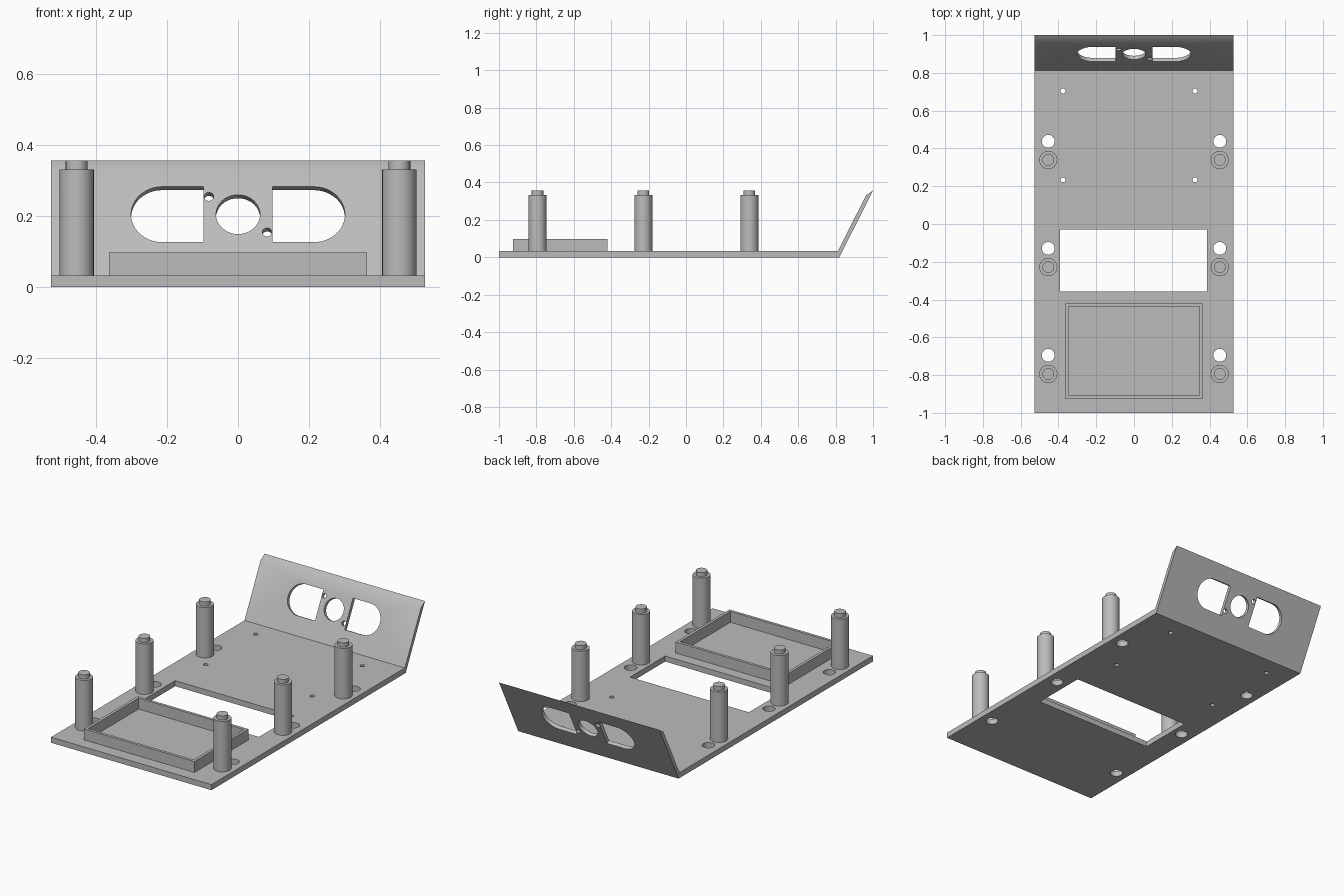
import bpy, bmesh, math
from mathutils import Matrix, Vector

cube = bpy.data.objects.get("Cube")
if cube:
    bpy.data.objects.remove(cube, do_unlink=True)

HALF_W, THICK = 0.526, 0.033

grey = bpy.data.materials.new("plain grey")
grey.use_nodes = True
grey.diffuse_color = (0.5, 0.5, 0.5, 1)
grey.node_tree.nodes["Principled BSDF"].inputs["Base Color"].default_value = (0.5, 0.5, 0.5, 1)


def circle(x, y, r, n=40):
    return [(x + r * math.cos(2 * math.pi * i / n), y + r * math.sin(2 * math.pi * i / n)) for i in range(n)]


def rect(x0, x1, y0, y1):
    return [(x0, y0), (x1, y0), (x1, y1), (x0, y1)]


def prism(bm, pts, z0, z1, frame=Matrix()):
    """Extrude a flat outline from z0 to z1 within a frame."""
    face = bm.faces.new([bm.verts.new(frame @ Vector((x, y, z0))) for x, y in pts])
    new = bmesh.ops.extrude_face_region(bm, geom=[face])["geom"]
    shift = frame.to_3x3() @ Vector((0, 0, z1 - z0))
    bmesh.ops.translate(bm, vec=shift, verts=[v for v in new if isinstance(v, bmesh.types.BMVert)])


def finish(bm, name):
    bmesh.ops.recalc_face_normals(bm, faces=bm.faces)
    mesh = bpy.data.meshes.new(name)
    bm.to_mesh(mesh)
    bm.free()
    mesh.materials.append(grey)
    ob = bpy.data.objects.new(name, mesh)
    bpy.context.collection.objects.link(ob)
    return ob


def activate(ob):
    bpy.ops.object.select_all(action="DESELECT")
    ob.select_set(True)
    bpy.context.view_layer.objects.active = ob


def cut(ob, bm):
    cutter = finish(bm, "hole_cutter")
    cutter.hide_render = True
    mod = ob.modifiers.new("holes", "BOOLEAN")
    mod.operation, mod.solver, mod.object = "DIFFERENCE", "EXACT", cutter
    activate(ob)
    bpy.ops.object.modifier_apply(modifier=mod.name)
    bpy.data.objects.remove(cutter, do_unlink=True)


def smooth(ob):
    activate(ob)
    bpy.ops.object.shade_smooth_by_angle(angle=math.radians(30))


# Base plate with its sloping end panel, as one bent side profile
inner_low, inner_high = Vector((0, 0.812, THICK)), Vector((0, 0.963, 0.332))
side = [(-1, 0), (0.82, 0), (1, 0.357), inner_high.yz, inner_low.yz, (-1, THICK)]
side_frame = Matrix(((0, 0, 1, 0), (1, 0, 0, 0), (0, 1, 0, 0), (0, 0, 0, 1)))
bm = bmesh.new()
prism(bm, side, -HALF_W, HALF_W, side_frame)
plate = finish(bm, "base_plate")

# Post rows, window and drill holes in the plate
ROWS = (-0.794, -0.228, 0.339)
POST_X = 0.454
holes = bmesh.new()
prism(holes, rect(-0.392, 0.387, -0.357, -0.029), -0.1, 0.1)
for y in ROWS:
    for s in (-1, 1):
        prism(holes, circle(s * POST_X, y + 0.099, 0.034), -0.1, 0.1)
for x in (-0.376, 0.323):
    for y in (0.234, 0.704):
        prism(holes, circle(x, y, 0.013, 20), -0.1, 0.1)

# Openings in the panel, cut square to its sloping face
up = (inner_high - inner_low).normalized()
right = Vector((1, 0, 0))
normal = right.cross(up)
centre = inner_low.lerp(inner_high, (0.205 - THICK) / (inner_high.z - THICK))
panel = Matrix.Translation(centre) @ Matrix((right, up, normal)).transposed().to_4x4()
R = 0.0875
for s in (-1, 1):
    arc = [(s * (0.301 - R + R * math.cos(a)), R * math.sin(a))
           for a in (math.pi * (i / 24 - 0.5) for i in range(25))]
    prism(holes, [(s * 0.097, -R)] + arc + [(s * 0.097, R)], -0.06, 0.06, panel)
    prism(holes, circle(s * 0.082, -s * 0.056, 0.0135, 20), -0.06, 0.06, panel)
prism(holes, circle(0, 0, 0.062), -0.06, 0.06, panel)
cut(plate, holes)
smooth(plate)

# Shallow open tray near the front
bm = bmesh.new()
prism(bm, rect(-0.363, 0.363, -0.926, -0.421), THICK, 0.098)
tray = finish(bm, "tray_wall")
bm = bmesh.new()
prism(bm, rect(-0.346, 0.346, -0.909, -0.438), 0, 0.2)
cut(tray, bm)

# Standing posts with a thinner pin on top
for row, y in zip(("front", "middle", "back"), ROWS):
    for side_name, s in (("right", -1), ("left", 1)):
        bm = bmesh.new()
        prism(bm, circle(s * POST_X, y, 0.048), THICK, 0.332)
        prism(bm, circle(s * POST_X, y, 0.031), 0.332, 0.357)
        smooth(finish(bm, f"{row}_{side_name}_post"))
